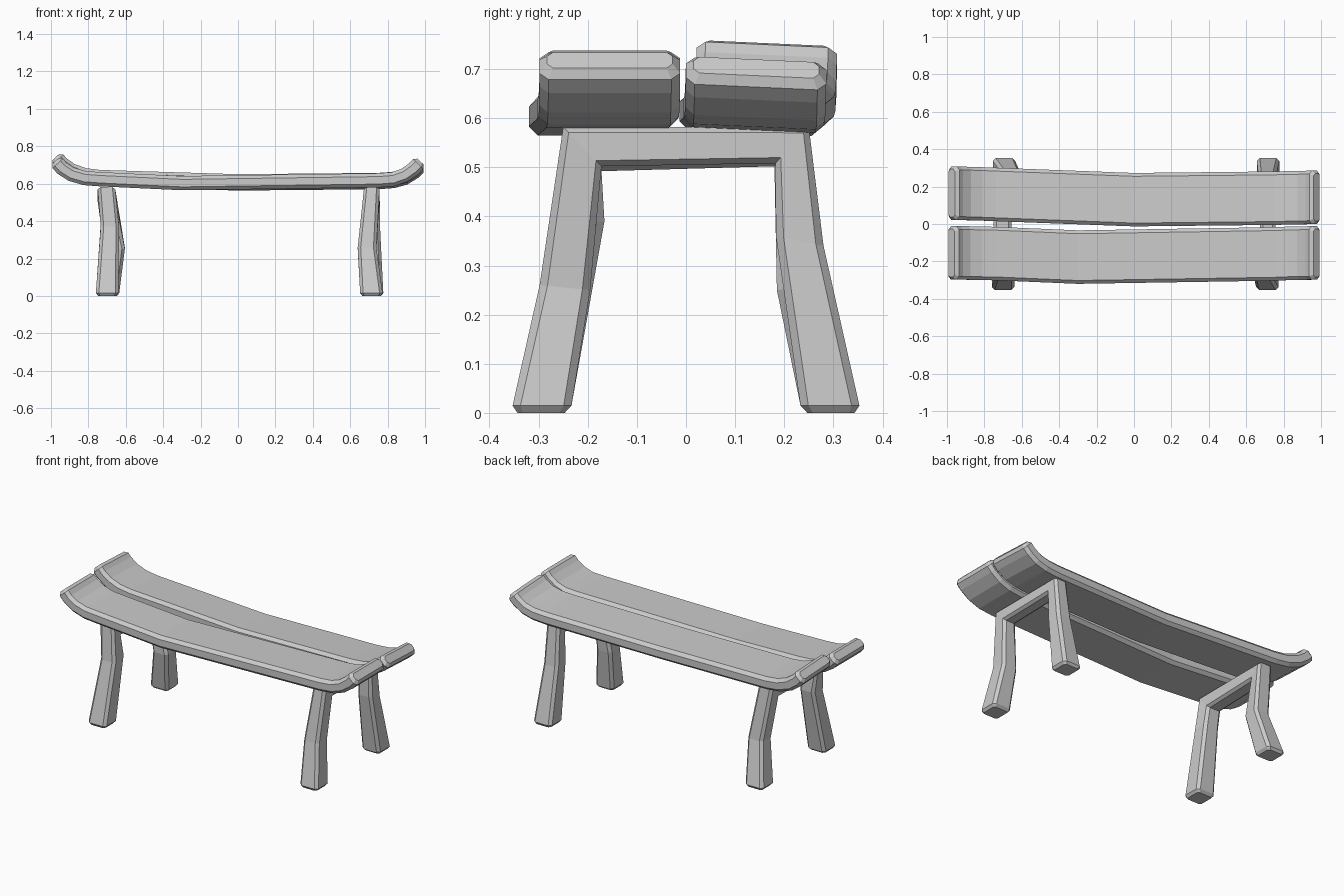
import bpy, bmesh, math
from mathutils import Vector as V

if "Cube" in bpy.data.objects:
    bpy.data.objects.remove(bpy.data.objects["Cube"])


def octagon(a, b, c):
    """Rectangle with half sizes a, b and corners cut by c."""
    return [(a - c, -b), (a, c - b), (a, b - c), (a - c, b),
            (c - a, b), (-a, b - c), (-a, c - b), (c - a, -b)]


def loft(name, rings):
    """Skin a list of equal-length point rings and cap both ends."""
    bm = bmesh.new()
    vs = [[bm.verts.new(p) for p in r] for r in rings]
    n = len(rings[0])
    for r0, r1 in zip(vs, vs[1:]):
        for i in range(n):
            j = (i + 1) % n
            bm.faces.new((r0[i], r0[j], r1[j], r1[i]))
    bm.faces.new(vs[0])
    bm.faces.new(vs[-1])
    bmesh.ops.recalc_face_normals(bm, faces=bm.faces)
    me = bpy.data.meshes.new(name)
    bm.to_mesh(me)
    bm.free()
    ob = bpy.data.objects.new(name, me)
    bpy.context.collection.objects.link(ob)
    return ob


def plank(name, path, tilt, half_w=0.143, half_t=0.038, c=0.018):
    pts = [V(p) for p in path]
    # extra stations close to the tips give the chamfered ends
    d0, d1 = (pts[1] - pts[0]).normalized(), (pts[-2] - pts[-1]).normalized()
    pts = [pts[0], pts[0] + d0 * c] + pts[1:-1] + [pts[-1] + d1 * c, pts[-1]]
    rings = []
    for i, p in enumerate(pts):
        a, b = pts[max(i - 1, 0)], pts[min(i + 1, len(pts) - 1)]
        t = (b - p).normalized() + (p - a).normalized()
        up = V((-t.z, 0, t.x)).normalized()
        side = V((0, math.cos(tilt), math.sin(tilt)))
        inset = 0.015 if i in (0, len(pts) - 1) else 0
        sec = octagon(half_w - inset, half_t - inset, c - inset * 0.4)
        rings.append([p + side * u + up * v for u, v in sec])
    return loft(name, rings)


def leg_frame(name, stations, c=0.016):
    """Each station: outer point, inner point (y, z), centre x, half x width."""
    rings = []
    last = len(stations) - 1
    for i, (oy, oz, iy, iz, cx, hx) in enumerate(stations):
        o, n = V((cx, oy, oz)), V((cx, iy, iz))
        mid, d = (o + n) / 2, (o - n) / 2
        inset = 0.012 if i in (0, last) else 0
        h = d.length
        rings.append([mid + d.normalized() * u + V((v, 0, 0))
                      for u, v in octagon(h - inset, hx - inset, c - inset * 0.4)])
    return loft(name, rings)


# Seat planks with upturned ends
plank("front_plank", [
    (-.976, -.155, .722), (-.94, -.155, .682), (-.89, -.155, .65),
    (-.82, -.157, .63), (-.74, -.158, .624), (-.3, -.177, .603),
    (.75, -.16, .618), (.83, -.157, .624), (.89, -.156, .645),
    (.94, -.155, .68), (.976, -.155, .718)], 0)
plank("back_plank", [
    (-.974, .165, .737), (-.94, .164, .70), (-.89, .163, .665),
    (-.82, .161, .64), (-.74, .158, .63), (0, .13, .607),
    (.75, .138, .614), (.83, .14, .62), (.89, .141, .636),
    (.94, .142, .667), (.977, .143, .703)], math.radians(-2.6))

# Bent leg frames: front foot, knee, crossbar, knee, back foot
leg_frame("right_leg_frame", [
    (-.355, 0, -.235, 0, .713, .06), (-.353, .015, -.233, .015, .713, .06),
    (-.298, .26, -.195, .25, .69, .05), (-.25, .582, -.172, .502, .715, .042),
    (.25, .582, .182, .508, .715, .042), (.28, .34, .183, .36, .712, .048),
    (.353, .015, .233, .015, .717, .06), (.355, 0, .235, 0, .717, .06)])
leg_frame("left_leg_frame", [
    (-.355, 0, -.235, 0, -.70, .06), (-.353, .015, -.233, .015, -.70, .06),
    (-.27, .37, -.166, .39, -.685, .049), (-.25, .582, -.172, .492, -.703, .047),
    (.25, .582, .18, .502, -.703, .047), (.285, .26, .185, .25, -.655, .05),
    (.353, .015, .233, .015, -.695, .06), (.355, 0, .235, 0, -.695, .06)])
